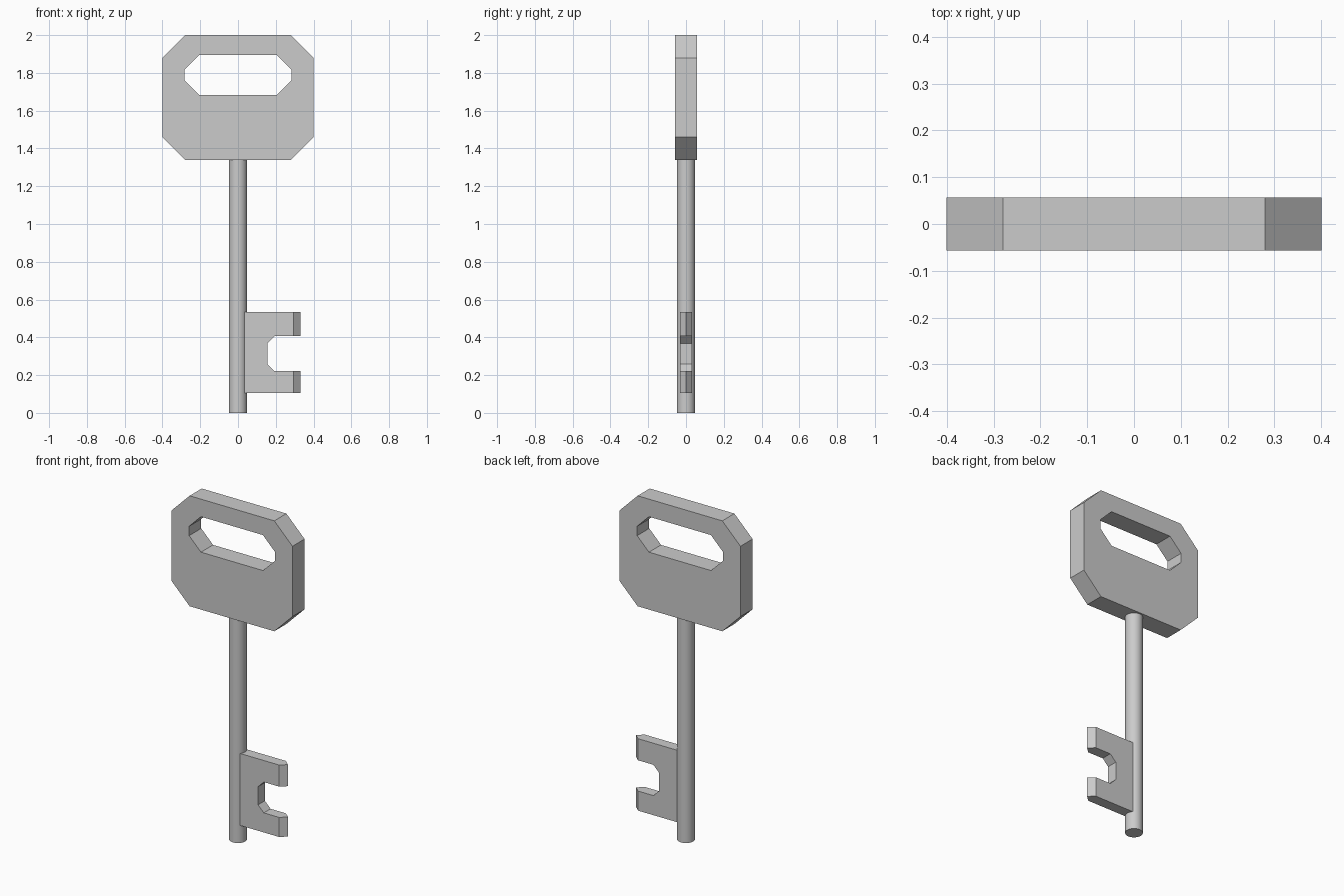
import bpy, bmesh

if "Cube" in bpy.data.objects:
    bpy.data.objects.remove(bpy.data.objects["Cube"])


def octagon(hx, z0, z1, c):
    """Chamfered rectangle profile in x/z, centred on x = 0."""
    right = [(hx - c, z0), (hx, z0 + c), (hx, z1 - c), (hx - c, z1)]
    return right + [(-x, z) for x, z in reversed(right)]


def extrude_y(bm, faces, depth):
    """Thicken flat faces at y = -depth/2 through to y = +depth/2."""
    geom = bmesh.ops.extrude_face_region(bm, geom=faces)["geom"]
    moved = [v for v in geom if isinstance(v, bmesh.types.BMVert)]
    bmesh.ops.translate(bm, verts=moved, vec=(0, depth, 0))
    bmesh.ops.recalc_face_normals(bm, faces=bm.faces[:])


def finish(bm, name):
    bmesh.ops.recalc_face_normals(bm, faces=bm.faces[:])
    mesh = bpy.data.meshes.new(name)
    bm.to_mesh(mesh)
    bm.free()
    obj = bpy.data.objects.new(name, mesh)
    bpy.context.collection.objects.link(obj)
    return obj


# Bow: octagonal plate with an elongated octagonal hole
bm = bmesh.new()
depth = 0.114
outer, inner = [
    [bm.verts.new((x, -depth / 2, z)) for x, z in loop]
    for loop in (octagon(0.4, 1.34, 2.0, 0.12), octagon(0.283, 1.683, 1.895, 0.078))
]
ring = [bm.faces.new((outer[i], outer[(i + 1) % 8], inner[(i + 1) % 8], inner[i]))
        for i in range(8)]
extrude_y(bm, ring, depth)
finish(bm, "bow")

# Shaft: round rod
bpy.ops.mesh.primitive_cylinder_add(vertices=32, radius=0.048, depth=1.34,
                                    location=(0, 0, 0.67))
shaft = bpy.context.object
shaft.name = "shaft"
bpy.ops.object.shade_smooth_by_angle()

# Bit: notched plate with two teeth
bm = bmesh.new()
depth = 0.064
profile = [(0.033, 0.105), (0.295, 0.105), (0.295, 0.222), (0.193, 0.222),
           (0.155, 0.26), (0.155, 0.368), (0.193, 0.406), (0.295, 0.406),
           (0.295, 0.535), (0.033, 0.535)]
plate = bm.faces.new([bm.verts.new((x, -depth / 2, z)) for x, z in profile])
extrude_y(bm, [plate], depth)

# Tooth tips: draw each end face out to a sharp vertical ridge
ends = [f for f in bm.faces if all(abs(v.co.x - 0.295) < 1e-4 for v in f.verts)]
for face in bmesh.ops.extrude_discrete_faces(bm, faces=ends)["faces"]:
    for v in face.verts:
        v.co.x, v.co.y = 0.33, 0.0
bmesh.ops.remove_doubles(bm, verts=bm.verts[:], dist=1e-4)
finish(bm, "bit")
